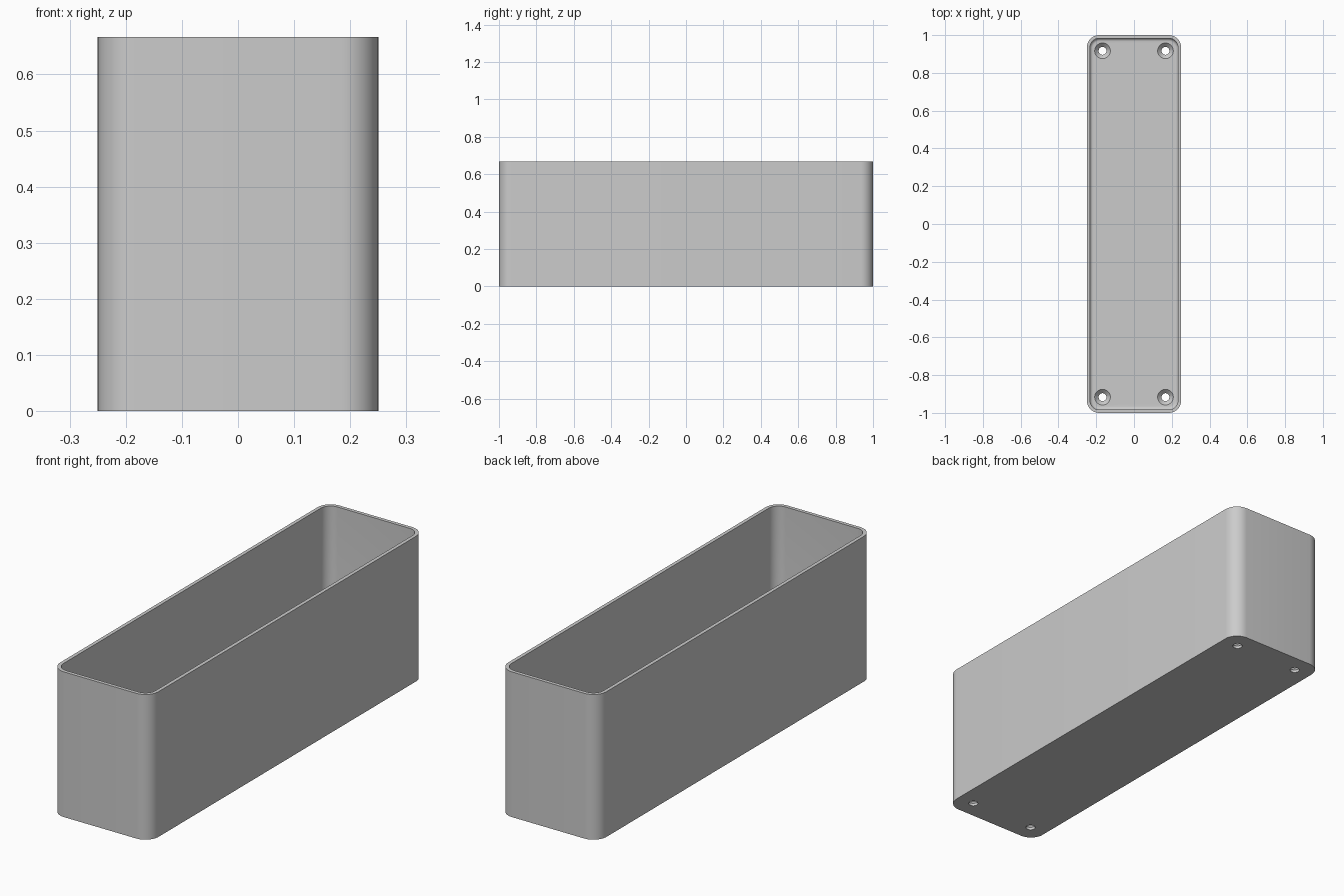
import bpy, bmesh, math

cube = bpy.data.objects.get("Cube")
if cube:
    bpy.data.objects.remove(cube, do_unlink=True)

MM = 1 / 60                      # the box is 30 x 120 x 40 units of this size
WIDTH, LENGTH, HEIGHT = 30 * MM, 120 * MM, 40 * MM
CORNER, WALL, FLOOR, FILLET = 4 * MM, 1 * MM, 2 * MM, 1 * MM

grey = bpy.data.materials.new("grey plastic")
grey.use_nodes = True
colour = (0.6, 0.6, 0.6, 1)
grey.diffuse_color = colour
grey.node_tree.nodes["Principled BSDF"].inputs["Base Color"].default_value = colour


def finish(name, bm):
    bmesh.ops.recalc_face_normals(bm, faces=bm.faces)
    mesh = bpy.data.meshes.new(name)
    bm.to_mesh(mesh)
    bm.free()
    obj = bpy.data.objects.new(name, mesh)
    bpy.context.collection.objects.link(obj)
    mesh.materials.append(grey)
    return obj


def loft(bm, rings):
    """Skin closed rings of points and cap both ends."""
    loops = [[bm.verts.new(p) for p in ring] for ring in rings]
    for a, b in zip(loops, loops[1:]):
        for i in range(len(a)):
            j = (i + 1) % len(a)
            bm.faces.new((a[i], a[j], b[j], b[i]))
    bm.faces.new(loops[0])
    bm.faces.new(loops[-1])


def rounded_ring(inset, z, steps=10):
    r = CORNER - inset
    cx, cy = WIDTH / 2 - CORNER, LENGTH / 2 - CORNER
    points = []
    for quarter, (sx, sy) in enumerate(((1, 1), (-1, 1), (-1, -1), (1, -1))):
        for s in range(steps + 1):
            a = (quarter + s / steps) * math.pi / 2
            points.append((sx * cx + r * math.cos(a), sy * cy + r * math.sin(a), z))
    return points


def circle_ring(x, y, r, z, sides=32):
    return [(x + r * math.cos(2 * math.pi * i / sides),
             y + r * math.sin(2 * math.pi * i / sides), z) for i in range(sides)]


# Open box: outer wall, rim, inner wall, rounded edge at the floor
bm = bmesh.new()
rings = [rounded_ring(0, 0), rounded_ring(0, HEIGHT), rounded_ring(WALL, HEIGHT)]
for s in range(7):
    a = s / 6 * math.pi / 2
    rings.append(rounded_ring(WALL + FILLET * (1 - math.cos(a)),
                              FLOOR + FILLET * (1 - math.sin(a))))
loft(bm, rings)
box = finish("box", bm)

# Countersunk screw holes in the floor corners
bm = bmesh.new()
for x in (-10 * MM, 10 * MM):
    for y in (-55 * MM, 55 * MM):
        profile = ((1.25, -1), (1.25, 0.75), (2.5, 2), (2.5, 3))
        loft(bm, [circle_ring(x, y, r * MM, z * MM) for r, z in profile])
cutter = finish("screw_hole_cutter", bm)
cutter.hide_render = True
cutter.hide_viewport = True

holes = box.modifiers.new("screw holes", 'BOOLEAN')
holes.operation = 'DIFFERENCE'
holes.solver = 'EXACT'
holes.object = cutter
bpy.context.view_layer.objects.active = box
box.select_set(True)
bpy.ops.object.modifier_apply(modifier=holes.name)
bpy.data.objects.remove(cutter, do_unlink=True)
bpy.ops.object.shade_smooth_by_angle(angle=math.radians(30))
